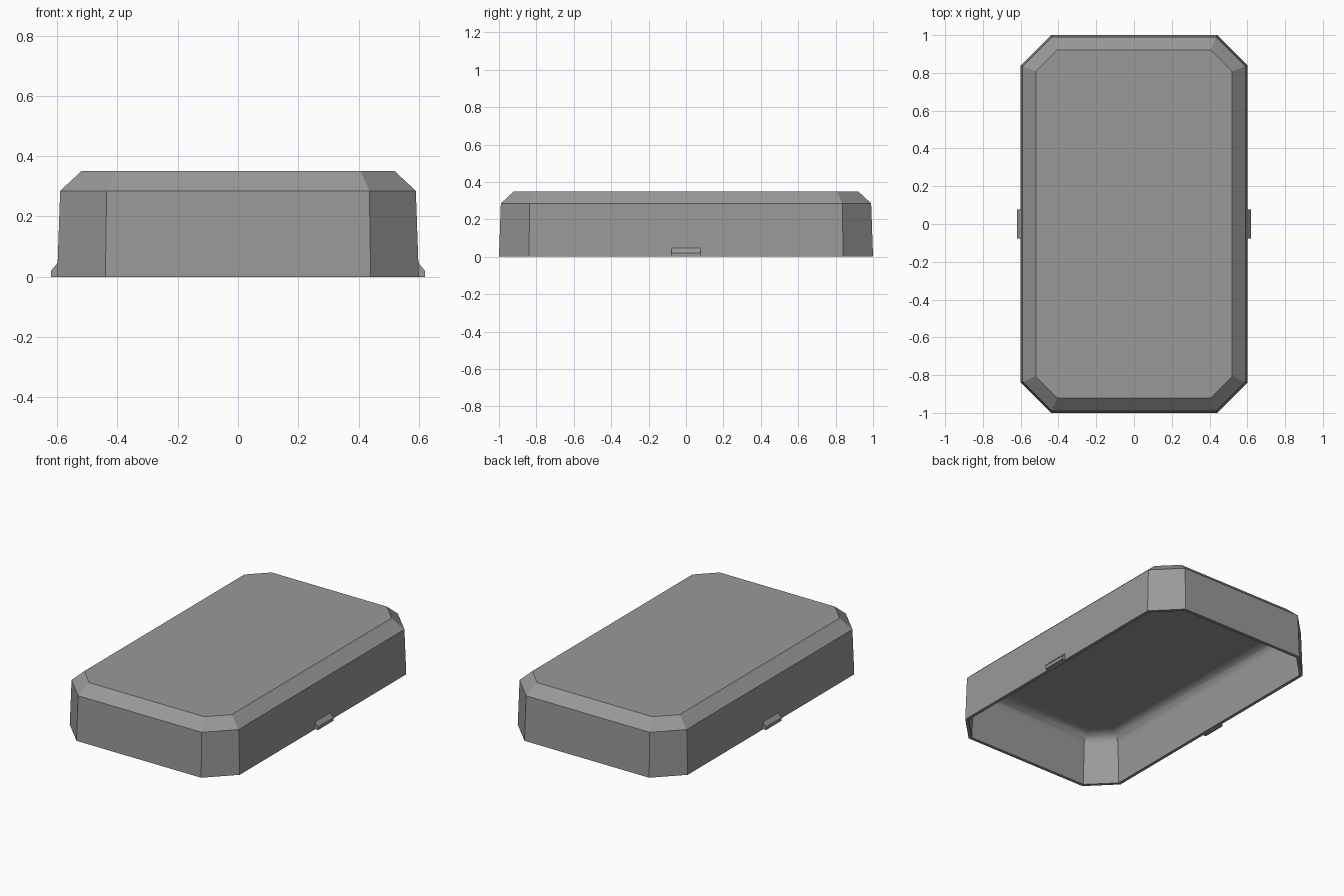
import bpy
import bmesh
from math import sin, cos, pi, radians, sqrt

HALF_X, HALF_Y, CORNER = 0.60, 1.0, 0.16
WALL = 0.02

cube = bpy.data.objects.get("Cube")
if cube:
    bpy.data.objects.remove(cube, do_unlink=True)

grey = bpy.data.materials.new("plain grey")
grey.use_nodes = True
colour = (0.32, 0.32, 0.32, 1)
grey.diffuse_color = colour
grey.node_tree.nodes["Principled BSDF"].inputs["Base Color"].default_value = colour


def finish(name, bm):
    bmesh.ops.recalc_face_normals(bm, faces=bm.faces)
    mesh = bpy.data.meshes.new(name)
    bm.to_mesh(mesh)
    bm.free()
    mesh.materials.append(grey)
    obj = bpy.data.objects.new(name, mesh)
    bpy.context.collection.objects.link(obj)
    return obj


def octagon(bm, inset, z):
    """Ring of the clipped rectangle, all eight sides moved in evenly."""
    x, y = HALF_X - inset, HALF_Y - inset
    c = CORNER - inset * (2 - sqrt(2))
    pts = [(x, c - y), (x, y - c), (x - c, y), (c - x, y),
           (-x, y - c), (-x, c - y), (c - x, -y), (x - c, -y)]
    return [bm.verts.new((px, py, z)) for px, py in pts]


# Lid shell: outside from the top down, around the rim, then up the inside
outside = [(0.08, 0.35), (0.01, 0.285), (0, 0)]
inside = [(WALL, 0), (WALL + 0.009, 0.25)]
steps = 6
for i in range(steps + 1):
    a = i / steps * pi / 2
    inside.append((WALL + 0.01 + 0.075 * (1 - cos(a)), 0.26 + 0.07 * sin(a)))
inside.append((WALL + 0.095, 0.33))

bm = bmesh.new()
rings = [octagon(bm, d, z) for d, z in outside + inside]
for a, b in zip(rings, rings[1:]):
    for i in range(8):
        j = (i + 1) % 8
        bm.faces.new((a[i], a[j], b[j], b[i]))
bm.faces.new(rings[0])
bm.faces.new(rings[-1])
lid = finish("lid_shell", bm)
bpy.ops.object.select_all(action='DESELECT')
lid.select_set(True)
bpy.context.view_layer.objects.active = lid
bpy.ops.object.shade_smooth_by_angle(angle=radians(30))

# Small finger catches at the middle of both long sides
profile = [(0.595, 0), (0.62, 0), (0.62, 0.02), (0.598, 0.047), (0.595, 0.047)]
for name, side in (("left_catch", 1), ("right_catch", -1)):
    bm = bmesh.new()
    face = bm.faces.new([bm.verts.new((side * x, -0.078, z)) for x, z in profile])
    grown = bmesh.ops.extrude_face_region(bm, geom=[face], use_keep_orig=True)
    verts = [v for v in grown["geom"] if isinstance(v, bmesh.types.BMVert)]
    bmesh.ops.translate(bm, verts=verts, vec=(0, 0.156, 0))
    finish(name, bm)
